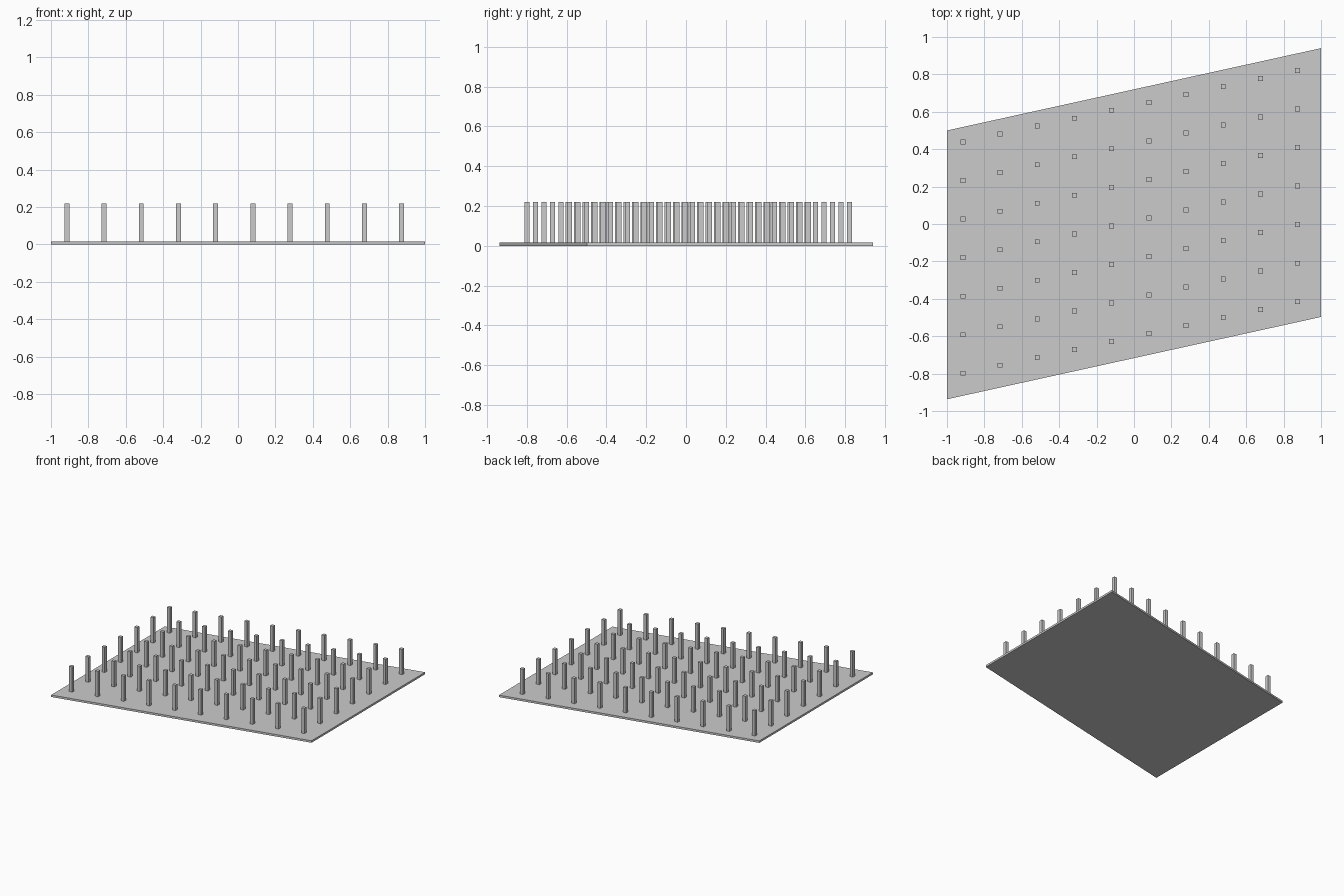
import bpy

if "Cube" in bpy.data.objects:
    bpy.data.objects.remove(bpy.data.objects["Cube"])

PLATE_H, POST_TOP, POST_W = 0.016, 0.219, 0.026


def prism(name, outline, z0, z1):
    """Extrude a flat counter-clockwise outline between two heights."""
    n = len(outline)
    verts = [(x, y, z) for z in (z0, z1) for x, y in outline]
    faces = [tuple(reversed(range(n))), tuple(range(n, 2 * n))]
    faces += [(i, (i + 1) % n, (i + 1) % n + n, i + n) for i in range(n)]
    mesh = bpy.data.meshes.new(name)
    mesh.from_pydata(verts, [], faces)
    obj = bpy.data.objects.new(name, mesh)
    bpy.context.collection.objects.link(obj)
    return obj


# Thin skewed base plate
prism("base_plate", [(-1, -0.937), (1, -0.497), (1, 0.94), (-1, 0.5)], 0, PLATE_H)

# Sheared grid of square posts sharing one mesh
h = POST_W / 2
square = [(-h, -h), (h, -h), (h, h), (-h, h)]
first = prism("post_0_0", square, PLATE_H, POST_TOP)
for col in range(10):
    for row in range(7):
        post = first
        if col or row:
            post = bpy.data.objects.new(f"post_{col}_{row}", first.data)
            bpy.context.collection.objects.link(post)
        post.location = (-0.915 + 0.1989 * col,
                         -0.798 + 0.206 * row + 0.0425 * col, 0)
